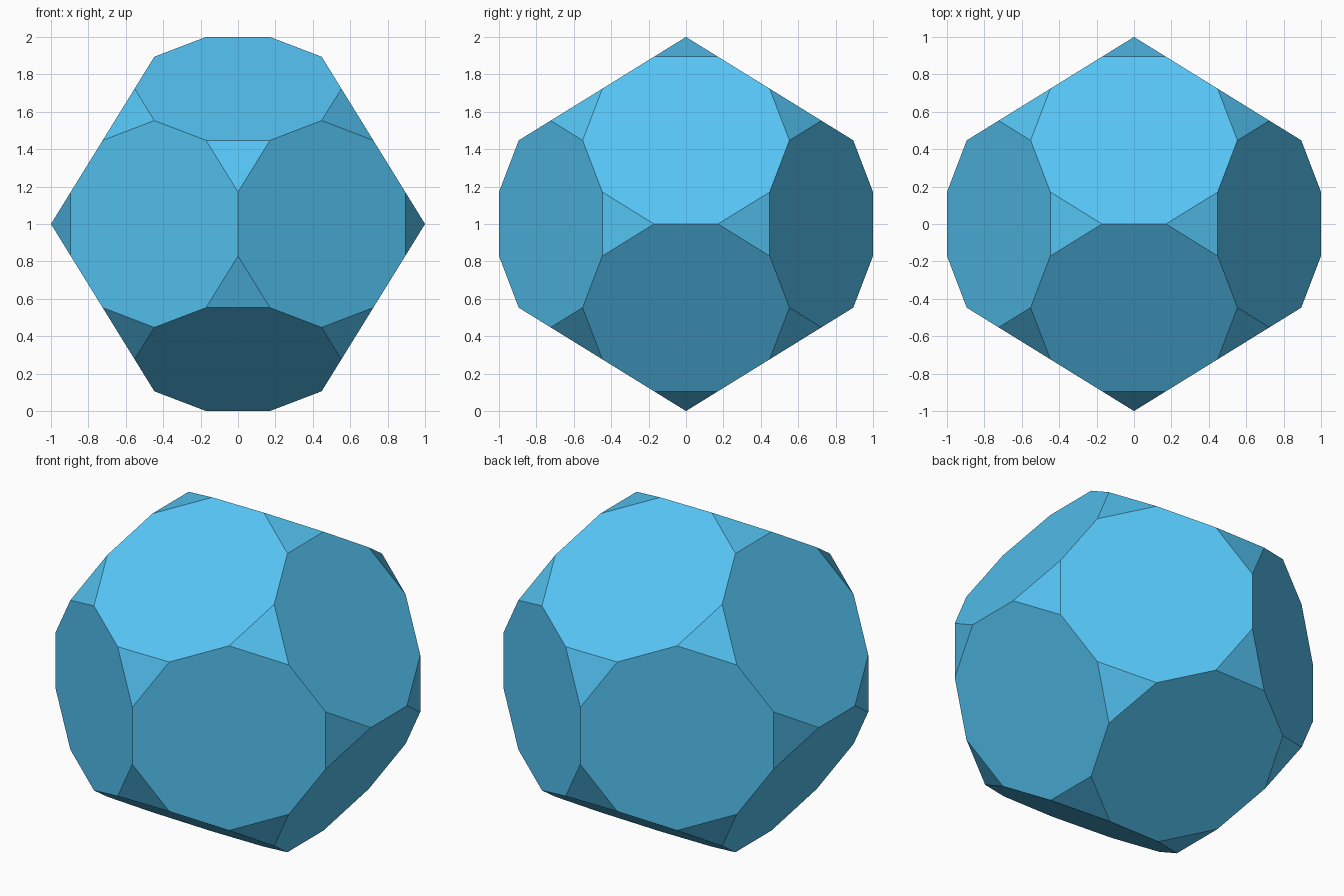
import bpy, bmesh
from math import sqrt, radians

if "Cube" in bpy.data.objects:
    bpy.data.objects.remove(bpy.data.objects["Cube"])

# Truncated dodecahedron: 12 decagons and 20 triangles
phi = (1 + sqrt(5)) / 2
R = 2 + phi
seeds = [(1 / phi, 0, R), (phi, 1 / phi, 2 * phi), (2, phi, phi + 1)]

# All sign changes and cyclic permutations of the three seed corners
corners = set()
for a, b, c in seeds:
    for sa in (-1, 1):
        for sb in ((-1, 1) if b else (1,)):
            for sc in (-1, 1):
                p = (sa * a / R, sb * b / R, sc * c / R)
                for k in range(3):
                    corners.add(p[k:] + p[:k])

# Hull of the corners, with coplanar triangles merged into flat faces
bm = bmesh.new()
for x, y, z in sorted(corners):
    bm.verts.new((x, y, z + 1))
bmesh.ops.convex_hull(bm, input=bm.verts[:])
bmesh.ops.dissolve_limit(bm, angle_limit=radians(2), verts=bm.verts[:], edges=bm.edges[:])
bmesh.ops.recalc_face_normals(bm, faces=bm.faces[:])

mesh = bpy.data.meshes.new("truncated_dodecahedron")
bm.to_mesh(mesh)
bm.free()
solid = bpy.data.objects.new("truncated_dodecahedron", mesh)
bpy.context.collection.objects.link(solid)

# Sky blue
mat = bpy.data.materials.new("sky_blue")
mat.diffuse_color = (0.09, 0.55, 0.9, 1)
mat.use_nodes = True
mat.node_tree.nodes["Principled BSDF"].inputs["Base Color"].default_value = mat.diffuse_color
mesh.materials.append(mat)
